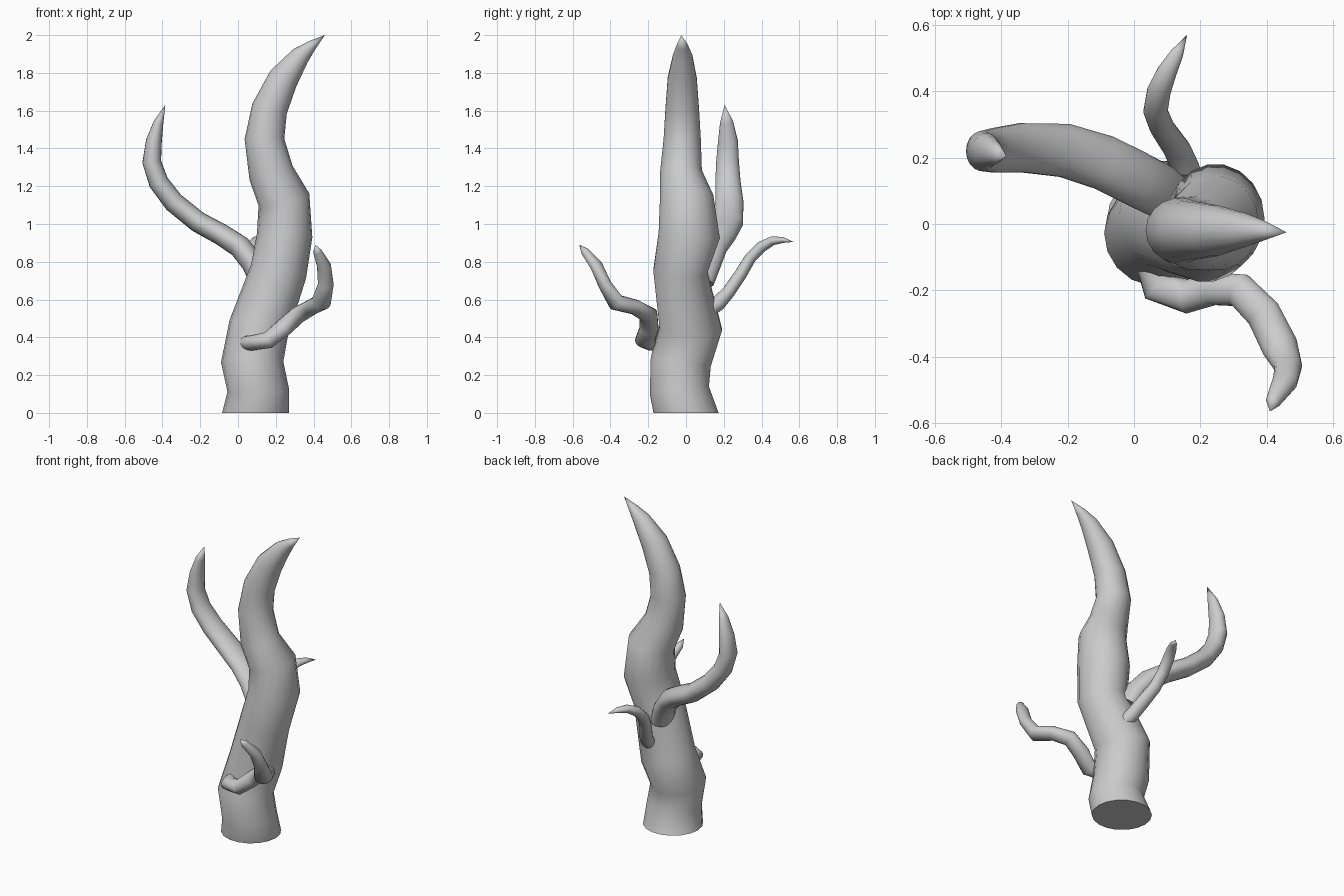
import bpy, bmesh, math
from mathutils import Vector


def limb(name, rings, side, start=None, segs=18):
    """Tapered tube. ring = (x, y, z, in-plane radius, radius along side); last ring is the tip."""
    bm = bmesh.new()
    pts = [Vector(r[:3]) for r in rings]
    loops = []
    for i, r in enumerate(rings[:-1]):
        if i == 0:
            t = Vector(start) if start else pts[1] - pts[0]
        else:
            t = (pts[i] - pts[i - 1]).normalized() + (pts[i + 1] - pts[i]).normalized()
        t.normalize()
        s = Vector(side)
        s = (s - t * s.dot(t)).normalized()
        n = s.cross(t)
        loops.append([bm.verts.new(pts[i] + n * r[3] * math.cos(a) + s * r[4] * math.sin(a))
                      for a in (2 * math.pi * k / segs for k in range(segs))])
    for a, b in zip(loops, loops[1:]):
        for k in range(segs):
            j = (k + 1) % segs
            bm.faces.new((a[k], a[j], b[j], b[k]))
    tip = bm.verts.new(pts[-1])
    for k in range(segs):
        bm.faces.new((loops[-1][k], loops[-1][(k + 1) % segs], tip))
    bm.faces.new(loops[0][::-1])
    bmesh.ops.recalc_face_normals(bm, faces=bm.faces)
    me = bpy.data.meshes.new(name)
    bm.to_mesh(me)
    bm.free()
    ob = bpy.data.objects.new(name, me)
    bpy.context.collection.objects.link(ob)
    bpy.ops.object.select_all(action='DESELECT')
    ob.select_set(True)
    bpy.context.view_layer.objects.active = ob
    bpy.ops.object.shade_smooth_by_angle(angle=math.radians(60))
    return ob


# Trunk
limb("trunk", [
    (.093, 0, 0, .177, .175), (.107, -.035, .12, .163, .16), (.075, -.028, .27, .165, .163),
    (.11, .025, .45, .16, .168), (.215, -.03, .75, .15, .145), (.247, .017, .94, .147, .165),
    (.243, .003, 1.13, .138, .145), (.175, -.027, 1.27, .12, .113), (.14, -.02, 1.45, .105, .1),
    (.167, -.02, 1.61, .095, .09), (.24, -.02, 1.77, .08, .078), (.33, -.018, 1.89, .052, .052),
    (.39, -.02, 1.945, .028, .03), (.46, -.025, 2.0, 0, 0)], (0, 1, 0), (0, 0, 1))

# Large left branch
limb("left_branch", [
    (.12, .07, .7, .06, .08), (.08, .10, .79, .06, .085), (.01, .135, .88, .06, .085),
    (-.09, .185, .945, .057, .084), (-.21, .222, 1.01, .056, .082), (-.34, .23, 1.115, .055, .075),
    (-.42, .222, 1.22, .053, .068), (-.457, .22, 1.33, .05, .061), (-.445, .222, 1.44, .042, .053),
    (-.42, .215, 1.54, .026, .035), (-.385, .205, 1.63, 0, 0)], (0, 1, 0))

# Low front branch curling to the right
limb("front_branch", [
    (.04, -.08, .37, .045, .04), (.07, -.19, .37, .05, .04), (.16, -.218, .385, .052, .045),
    (.24, -.195, .45, .05, .048), (.32, -.2, .52, .052, .045), (.39, -.27, .56, .053, .04),
    (.44, -.37, .585, .055, .045), (.465, -.43, .68, .042, .035), (.455, -.475, .78, .038, .033),
    (.42, -.535, .855, .023, .022), (.41, -.565, .89, 0, 0)], (0, 0, 1))

# Small back branch
limb("back_branch", [
    (.18, .1, .53, .04, .04), (.155, .17, .58, .04, .042), (.13, .225, .64, .035, .042),
    (.085, .29, .735, .033, .038), (.065, .34, .82, .031, .037), (.075, .4, .88, .03, .036),
    (.1, .46, .912, .024, .03), (.13, .515, .915, .015, .02), (.16, .57, .905, 0, 0)], (1, 0, 0))
